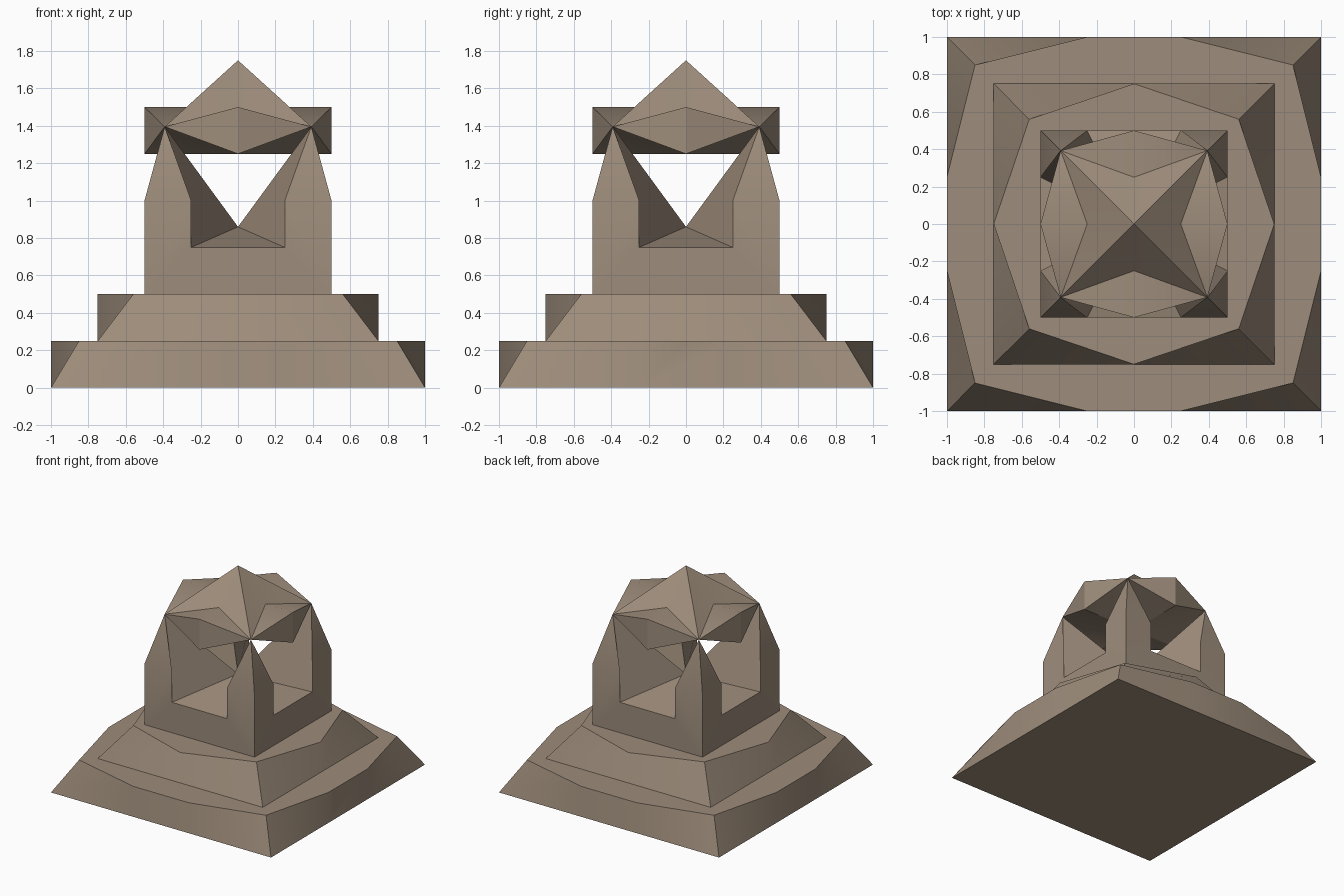
import bpy, bmesh, math
from mathutils import Matrix, Vector

if "Cube" in bpy.data.objects:
    bpy.data.objects.remove(bpy.data.objects["Cube"])

stone = bpy.data.materials.new("brown stone")
stone.diffuse_color = (0.34, 0.265, 0.198, 1)
stone.use_nodes = True
stone.node_tree.nodes["Principled BSDF"].inputs["Base Color"].default_value = stone.diffuse_color


def build(name, half_faces):
    """Faces for the right half of the front side, mirrored and turned to all four sides."""
    bm = bmesh.new()
    for k in range(4):
        turn = Matrix.Rotation(k * math.pi / 2, 3, 'Z')
        for f in half_faces:
            bm.faces.new([bm.verts.new(turn @ Vector(p)) for p in f])
            bm.faces.new([bm.verts.new(turn @ Vector((-p[0], p[1], p[2]))) for p in reversed(f)])
    bmesh.ops.remove_doubles(bm, verts=bm.verts, dist=0.0005)
    # join mirrored halves where they are flat
    bmesh.ops.dissolve_limit(bm, angle_limit=0.002, verts=bm.verts, edges=bm.edges)
    me = bpy.data.meshes.new(name)
    bm.to_mesh(me)
    bm.free()
    me.materials.append(stone)
    ob = bpy.data.objects.new(name, me)
    bpy.context.collection.objects.link(ob)
    bpy.ops.object.select_all(action='DESELECT')
    ob.select_set(True)
    bpy.context.view_layer.objects.active = ob
    bpy.ops.object.shade_smooth_by_angle(angle=math.radians(30))


# Lower step: square foot, eight-sided top
build("lower_step", [
    [(0, -1, 0), (.25, -1, 0), (.25, -1, .25), (0, -1, .25)],
    [(.25, -1, 0), (1, -1, 0), (.85, -.85, .25), (.25, -1, .25)],
    [(0, -1, .25), (.25, -1, .25), (.85, -.85, .25), (.75, -.75, .25), (0, -.75, .25)],
    [(0, 0, 0), (1, -1, 0), (.25, -1, 0), (0, -1, 0)],
])

# Upper step
build("upper_step", [
    [(0, -.75, .25), (.75, -.75, .25), (.56, -.56, .5), (0, -.75, .5)],
    [(0, -.75, .5), (.56, -.56, .5), (.5, -.5, .5), (0, -.5, .5)],
])

# Body with four corner posts and openings meeting in the middle
P = (.392, -.392, 1.395)
O = (0, 0, .86)
sill, jamb, corner = (.25, -.5, .75), (.25, -.5, 1), (.5, -.5, 1)
build("body_with_posts", [
    [(0, -.5, .5), (.25, -.5, .5), sill, (0, -.5, .75)],
    [(.25, -.5, .5), (.5, -.5, .5), corner, jamb, sill],
    [jamb, corner, P],
    [O, sill, jamb, P],
    [(0, -.5, .75), sill, O],
])

# Pyramid roof with lintels that taper to the post tips
A, B, C, D = (0, -.25, 1.5), (0, -.5, 1.5), (0, -.5, 1.25), (0, -.25, 1.25)
build("roof_and_lintels", [
    [A, P, (0, 0, 1.75)],
    [B, P, A],
    [C, P, B],
    [D, P, C],
    [(0, 0, 1.25), P, D],
])
